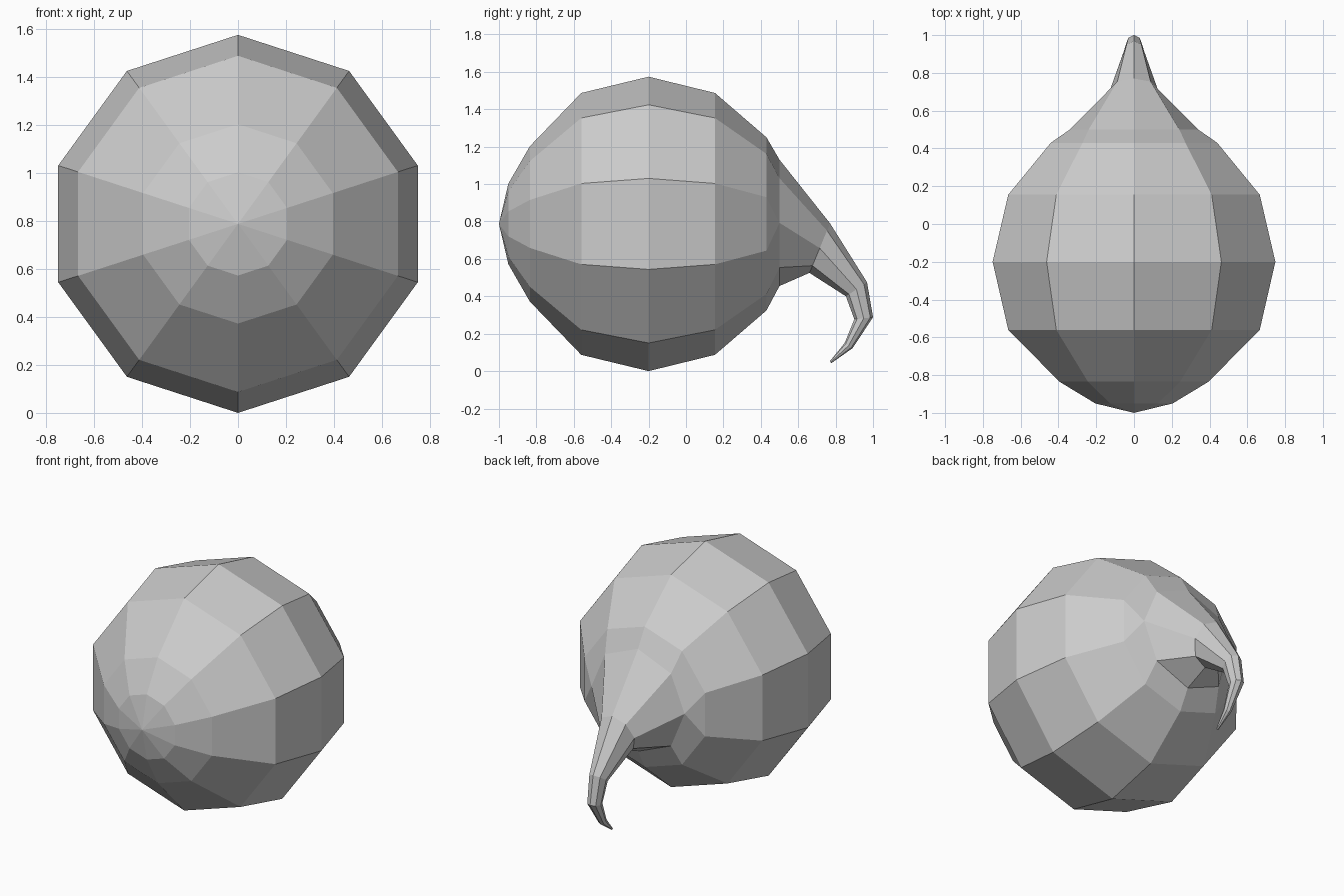
import bpy, bmesh, math

if "Cube" in bpy.data.objects:
    bpy.data.objects.remove(bpy.data.objects["Cube"])

CZ = 0.787
bm = bmesh.new()

def ring(sides, outer, inner, width):
    """Ring through an outer and inner (y, z) point, with half-width in x."""
    cy, cz = (outer[0] + inner[0]) / 2, (outer[1] + inner[1]) / 2
    dy, dz = (outer[0] - inner[0]) / 2, (outer[1] - inner[1]) / 2
    vs = []
    for i in range(sides):
        a = 2 * math.pi * i / sides
        vs.append(bm.verts.new((width * math.sin(a), cy + dy * math.cos(a), cz + dz * math.cos(a))))
    return vs

def skin(a, b, remap=None):
    """Join ring a to ring b; remap joins rings of different side counts."""
    n = len(a)
    remap = remap or list(range(n))
    for i in range(n):
        j = (i + 1) % n
        loop = [a[i], a[j], b[remap[j]], b[remap[i]]]
        bm.faces.new(list(dict.fromkeys(loop)))

# Round ten-sided body: (y, radius)
body = [ring(10, (y, CZ + r), (y, CZ - r), r) for y, r in
        [(-0.95, 0.215), (-0.835, 0.415), (-0.56, 0.70), (-0.2, 0.787),
         (0.155, 0.70), (0.43, 0.463)]]

# Eight-sided tail curling down: outer point, inner point, half-width
tail = [ring(8, o, i, w) for o, i, w in
        [((0.5, 1.13), (0.5, 0.455), 0.34),
         ((0.77, 0.79), (0.66, 0.525), 0.125),
         ((0.968, 0.475), (0.855, 0.40), 0.055),
         ((1.0, 0.288), (0.90, 0.277), 0.043),
         ((0.89, 0.122), (0.848, 0.15), 0.025),
         ((0.776, 0.042), (0.77, 0.054), 0.007)]]

for rings in (body, tail):
    for a, b in zip(rings, rings[1:]):
        skin(a, b)
skin(body[-1], tail[0], [0, 1, 2, 2, 3, 4, 5, 6, 6, 7])

# Front pole and tail end
pole = bm.verts.new((0, -1, CZ))
for i in range(10):
    bm.faces.new([pole, body[0][(i + 1) % 10], body[0][i]])
bm.faces.new(tail[-1])

bmesh.ops.recalc_face_normals(bm, faces=bm.faces[:])
mesh = bpy.data.meshes.new("body_with_tail")
bm.to_mesh(mesh)
bm.free()
bpy.context.collection.objects.link(bpy.data.objects.new("body_with_tail", mesh))
